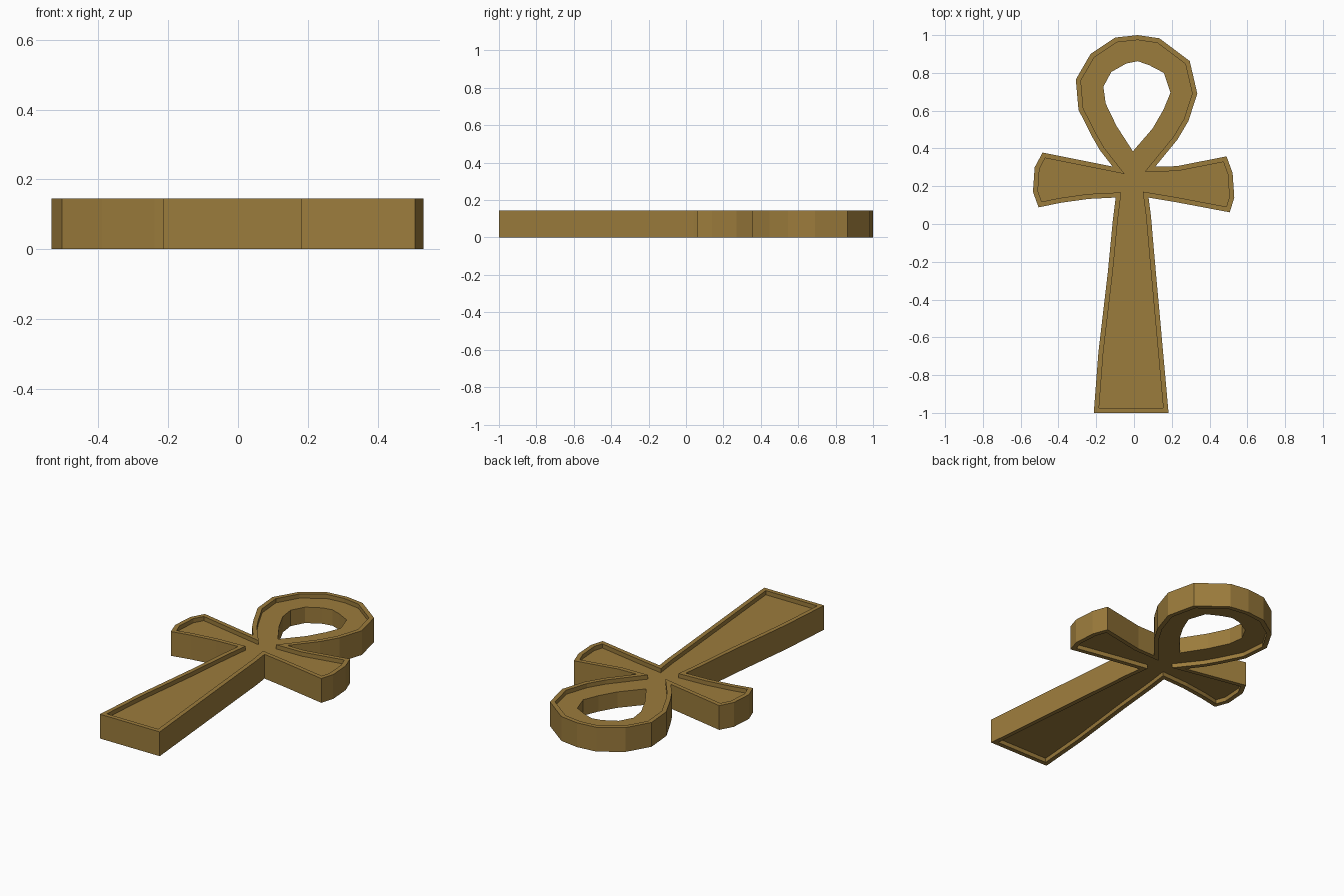
import bpy, bmesh
from mathutils import Vector

if "Cube" in bpy.data.objects:
    bpy.data.objects.remove(bpy.data.objects["Cube"])

HEIGHT, RIM, DEPTH = 0.145, 0.026, 0.025

# Outer silhouette, clockwise from the top of the loop
OUTER = [
    (0.02, 1.0), (0.135, 0.983), (0.295, 0.863), (0.335, 0.69), (0.288, 0.545), (0.23, 0.447),
    (0.113, 0.304), (0.225, 0.306), (0.49, 0.358), (0.522, 0.27), (0.531, 0.14), (0.507, 0.062),
    (0.214, 0.117), (0.077, 0.14), (0.09, 0.04), (0.105, -0.135), (0.183, -1.0), (-0.213, -1.0),
    (-0.188, -0.675), (-0.138, -0.25), (-0.112, 0.02), (-0.097, 0.14), (-0.24, 0.133),
    (-0.39, 0.112), (-0.505, 0.088), (-0.535, 0.17), (-0.526, 0.3), (-0.484, 0.378),
    (-0.113, 0.304), (-0.18, 0.39), (-0.225, 0.468), (-0.294, 0.605), (-0.308, 0.765),
    (-0.23, 0.9), (-0.1, 0.987)]
# Teardrop opening
HOLE = [
    (0.02, 0.862), (0.082, 0.84), (0.158, 0.8), (0.193, 0.695), (0.156, 0.605), (0.098, 0.505),
    (-0.006, 0.385), (-0.093, 0.52), (-0.15, 0.638), (-0.162, 0.727), (-0.12, 0.805), (-0.04, 0.85)]


def inset(points, d):
    """Mitred inward offset of a clockwise outline."""
    pts, result = [Vector(p) for p in points], []
    for i, p in enumerate(pts):
        a = (p - pts[i - 1]).normalized()
        b = (pts[(i + 1) % len(pts)] - p).normalized()
        na, nb = Vector((a.y, -a.x)), Vector((b.y, -b.x))
        result.append(p + (na + nb) * d / (1 + na.dot(nb)))
    return result


bm = bmesh.new()


def ring(points, z):
    return [bm.verts.new((p[0], p[1], z)) for p in points]


def bridge(a, b):
    for i in range(len(a)):
        j = (i + 1) % len(a)
        bm.faces.new((a[i], a[j], b[j], b[i]))


def face_side(z_rim, z_panel):
    """Raised rim, step wall and recessed panel with its opening."""
    outer = ring(OUTER, z_rim)
    step = ring(inset(OUTER, RIM), z_rim)
    panel = ring(inset(OUTER, RIM), z_panel)
    hole = ring(HOLE, z_panel)
    bridge(outer, step)
    bridge(step, panel)
    edges = [e for e in {e for v in panel for e in v.link_edges}
             if all(v in panel for v in e.verts)]
    edges += [bm.edges.new((hole[i - 1], hole[i])) for i in range(len(hole))]
    bmesh.ops.triangle_fill(bm, use_beauty=True, edges=edges, normal=(0, 0, 1))
    return outer, hole


top_outer, top_hole = face_side(HEIGHT, HEIGHT - DEPTH)
low_outer, low_hole = face_side(0, DEPTH)
# Outside walls and walls of the opening
bridge(top_outer, low_outer)
bridge(top_hole, low_hole)
bmesh.ops.recalc_face_normals(bm, faces=bm.faces)

mesh = bpy.data.meshes.new("looped_cross")
bm.to_mesh(mesh)
bm.free()
obj = bpy.data.objects.new("looped_cross", mesh)
bpy.context.collection.objects.link(obj)

gold = bpy.data.materials.new("old_gold")
gold.diffuse_color = (0.33, 0.2, 0.045, 1)
gold.use_nodes = True
gold.node_tree.nodes["Principled BSDF"].inputs["Base Color"].default_value = gold.diffuse_color
mesh.materials.append(gold)
